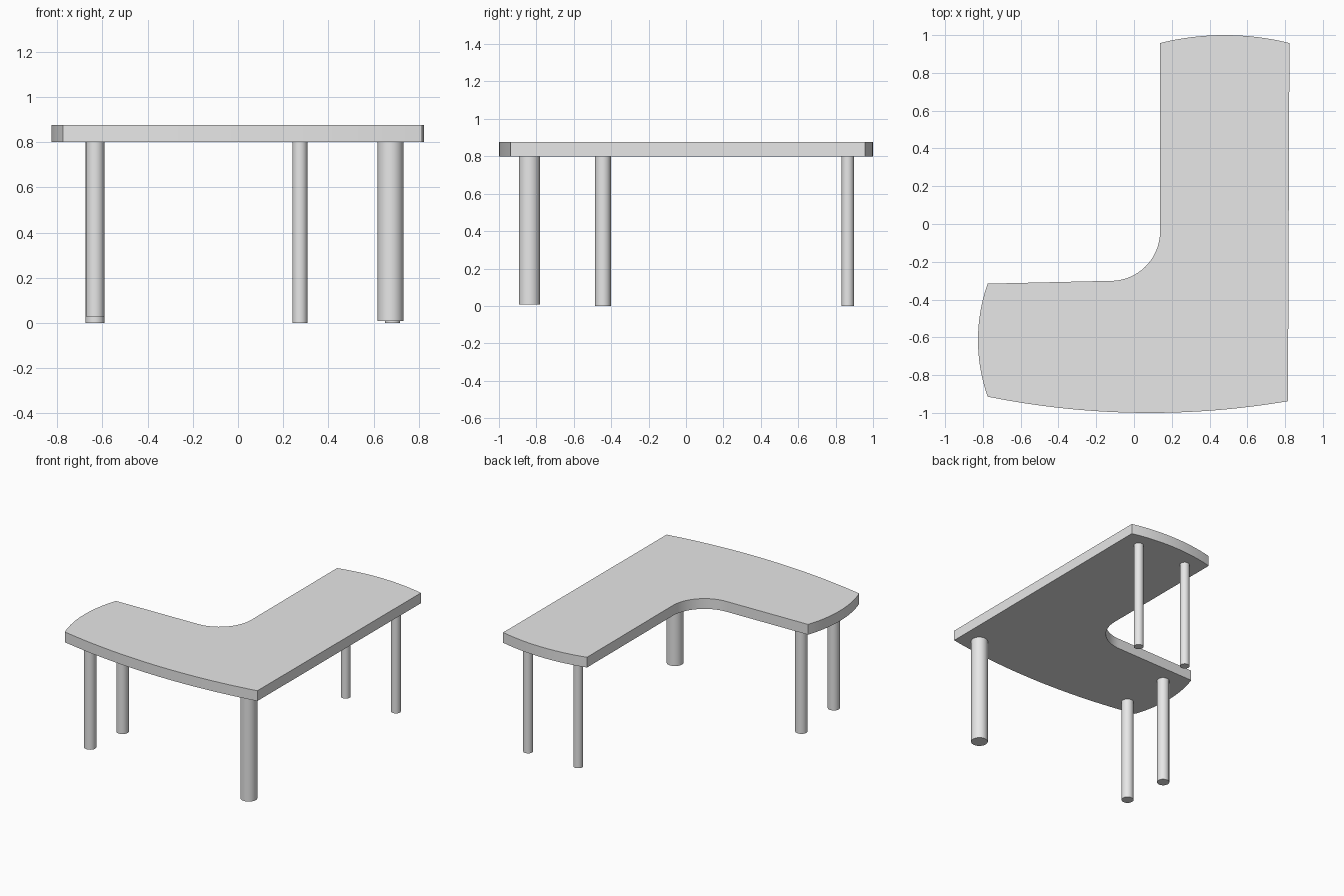
import bpy
import bmesh
import math
from mathutils import Vector

cube = bpy.data.objects.get("Cube")
if cube:
    bpy.data.objects.remove(cube, do_unlink=True)

# Single light grey finish
grey = bpy.data.materials.new("light_grey")
grey.use_nodes = True
grey.diffuse_color = (0.8, 0.8, 0.8, 1)
grey.node_tree.nodes["Principled BSDF"].inputs["Base Color"].default_value = (0.8, 0.8, 0.8, 1)

TOP_BOTTOM, TOP_SURFACE = 0.80, 0.876


def arc(a, m, b, steps):
    """Points on the circle from a through m to b."""
    a, m, b = Vector(a), Vector(m), Vector(b)
    d = 2 * (a.x * (m.y - b.y) + m.x * (b.y - a.y) + b.x * (a.y - m.y))
    aa, mm, bb = a.length_squared, m.length_squared, b.length_squared
    c = Vector(((aa * (m.y - b.y) + mm * (b.y - a.y) + bb * (a.y - m.y)) / d,
                (aa * (b.x - m.x) + mm * (a.x - b.x) + bb * (m.x - a.x)) / d))
    r = (a - c).length
    start = math.atan2(a.y - c.y, a.x - c.x)
    sweep = math.atan2(b.y - c.y, b.x - c.x) - start
    sweep = (sweep + math.pi) % (2 * math.pi) - math.pi
    return [(c.x + r * math.cos(start + sweep * i / steps),
             c.y + r * math.sin(start + sweep * i / steps)) for i in range(steps + 1)]


def finish(bm, name):
    bmesh.ops.recalc_face_normals(bm, faces=bm.faces[:])
    mesh = bpy.data.meshes.new(name)
    bm.to_mesh(mesh)
    bm.free()
    mesh.materials.append(grey)
    obj = bpy.data.objects.new(name, mesh)
    bpy.context.collection.objects.link(obj)
    bpy.ops.object.select_all(action='DESELECT')
    obj.select_set(True)
    bpy.context.view_layer.objects.active = obj
    bpy.ops.object.shade_smooth_by_angle(angle=math.radians(30))
    return obj


# L-shaped top: bowed front, bowed ends, rounded inner corner
outline = (
    arc((-0.775, -0.914), (0.08, -1.0), (0.815, -0.938), 24)
    + arc((0.823, 0.958), (0.48, 1.0), (0.138, 0.958), 20)
    + arc((0.138, -0.042), (0.064, -0.222), (-0.13, -0.301), 16)
    + arc((-0.775, -0.316), (-0.826, -0.615), (-0.775, -0.914), 20)[:-1]
)
bm = bmesh.new()
face = bm.faces.new([bm.verts.new((x, y, TOP_BOTTOM)) for x, y in outline])
slab = bmesh.ops.extrude_face_region(bm, geom=[face], use_keep_orig=True)
bmesh.ops.translate(bm, vec=(0, 0, TOP_SURFACE - TOP_BOTTOM),
                    verts=[g for g in slab["geom"] if isinstance(g, bmesh.types.BMVert)])
finish(bm, "table_top")

# Round legs: name, x, y, radius, foot height
legs = [
    ("corner_leg", 0.675, -0.837, 0.057, 0.008),
    ("right_front_leg", -0.632, -0.822, 0.041, 0.028),
    ("right_back_leg", -0.632, -0.444, 0.042, 0.0),
    ("back_inner_leg", 0.274, 0.865, 0.033, 0.0),
    ("back_outer_leg", 0.684, 0.865, 0.033, 0.0),
]
for name, x, y, radius, foot in legs:
    bm = bmesh.new()
    bmesh.ops.create_cone(bm, cap_ends=True, segments=40, radius1=radius,
                          radius2=radius, depth=TOP_BOTTOM - foot)
    bmesh.ops.translate(bm, vec=(x, y, (TOP_BOTTOM + foot) / 2), verts=bm.verts)
    finish(bm, name)
